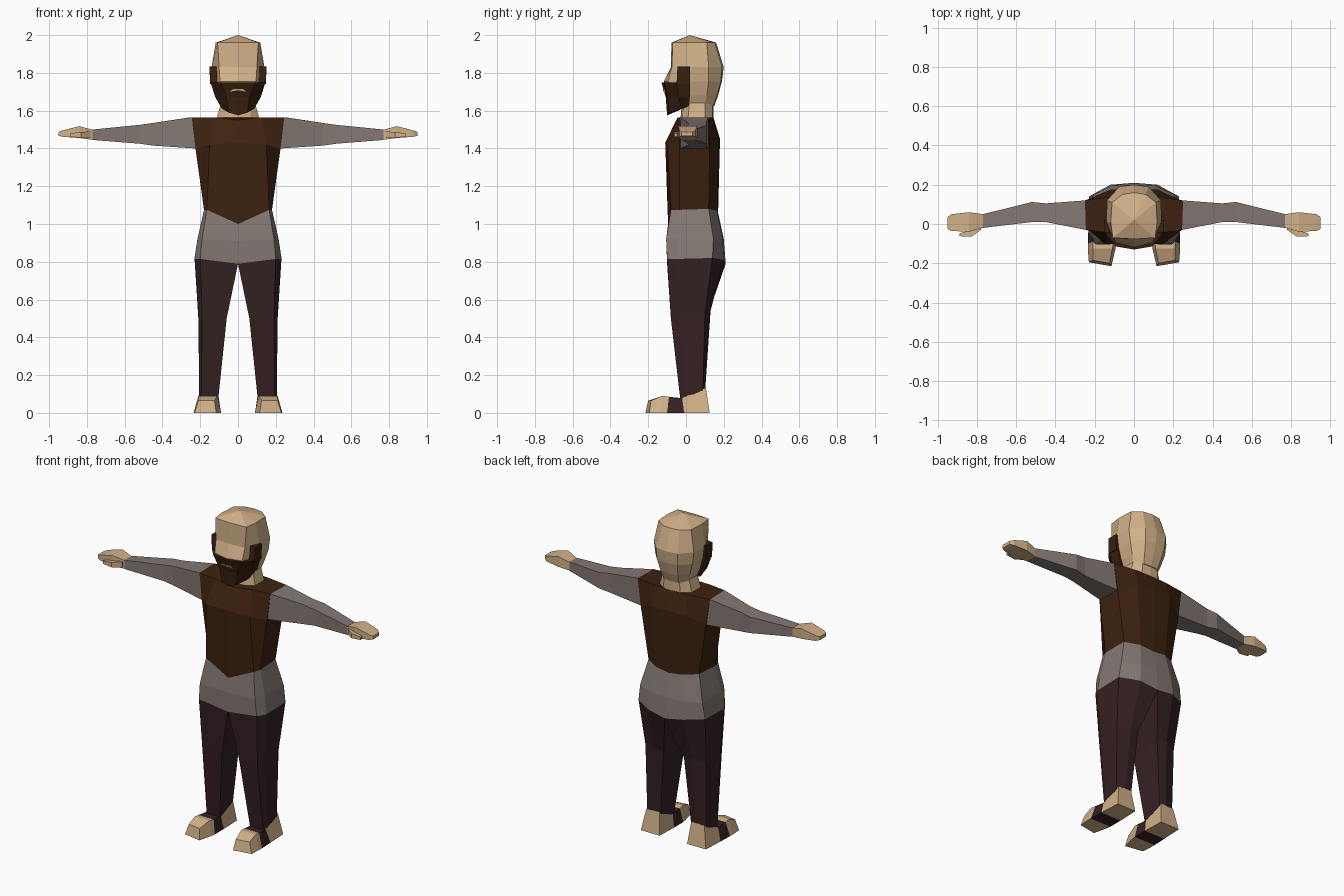
import bpy, bmesh


def material(name, rgb):
    m = bpy.data.materials.new(name)
    m.diffuse_color = (*rgb, 1)
    return m


SKIN = material("skin", (0.64, 0.44, 0.25))
SHIRT = material("brown_vest", (0.048, 0.016, 0.005))
GREY = material("grey_cloth", (0.23, 0.19, 0.175))
PANTS = material("dark_trousers", (0.035, 0.015, 0.017))
BEARD = material("beard_brown", (0.04, 0.015, 0.005))


def loft(name, rings, bands, mirror=False, apex=None):
    """Skin a stack of equal rings; bands gives one material per step."""
    bm = bmesh.new()
    mats = list(dict.fromkeys(bands))
    rows = [[bm.verts.new(p) for p in ring] for ring in rings]
    n = len(rows[0])
    for a, b, mat in zip(rows, rows[1:], bands):
        for i in range(n):
            j = (i + 1) % n
            bm.faces.new((a[i], a[j], b[j], b[i])).material_index = mats.index(mat)
    bm.faces.new(rows[0][::-1]).material_index = mats.index(bands[0])
    last = mats.index(bands[-1])
    if apex:
        tip = bm.verts.new(apex)
        for i in range(n):
            bm.faces.new((rows[-1][i], rows[-1][(i + 1) % n], tip)).material_index = last
    else:
        bm.faces.new(rows[-1]).material_index = last
    bmesh.ops.recalc_face_normals(bm, faces=bm.faces)
    me = bpy.data.meshes.new(name)
    bm.to_mesh(me)
    bm.free()
    for m in mats:
        me.materials.append(m)
    ob = bpy.data.objects.new(name, me)
    bpy.context.collection.objects.link(ob)
    if mirror:
        ob.modifiers.new("mirror", 'MIRROR').use_mirror_merge = False
    return ob


def sym(half):
    """Complete a half ring that starts and ends on the centre line."""
    return half + [(-x, y, z) for x, y, z in half[-2:0:-1]]


def flat(z, *pts):
    return sym([(x, y, z) for x, y in pts])


def box_ring(x, y0, y1, z0, z1):
    return [(x, y0, z0), (x, y1, z0), (x, y1, z1), (x, y0, z1)]


# Torso: grey hips below a pointed vest hem
hip_edge = [(0, -.10, .79), (.2, -.10, .815), (.23, -.05, .815),
            (.23, .14, .82), (.12, .20, .81), (0, .21, .79)]
torso = [
    hip_edge,
    [(0, -.10, .91), (.19, -.105, .92), (.215, -.04, .92),
     (.215, .145, .92), (.11, .195, .92), (0, .20, .92)],
    [(0, -.095, 1.0), (.165, -.08, 1.075), (.18, -.035, 1.075),
     (.175, .12, 1.08), (.09, .165, 1.07), (0, .17, 1.06)],
    [(0, -.11, 1.43), (.15, -.10, 1.42), (.225, -.035, 1.40),
     (.225, .125, 1.40), (.12, .175, 1.45), (0, .18, 1.45)],
    [(0, -.05, 1.55), (.13, -.045, 1.565), (.245, -.03, 1.565),
     (.25, .12, 1.565), (.11, .14, 1.565), (0, .145, 1.565)],
]
loft("torso", [sym(r) for r in torso], [GREY, GREY, SHIRT, SHIRT])

# Legs
loft("leg", [
    hip_edge,
    [(.06, -.075, .5), (.19, -.08, .5), (.21, -.04, .5),
     (.21, .10, .53), (.13, .13, .54), (.07, .12, .53)],
    [(.105, -.03, .07), (.195, -.03, .07), (.205, 0, .08),
     (.205, .09, .12), (.15, .102, .125), (.105, .1, .125)],
], [PANTS, PANTS], mirror=True)


# Feet: bare heel and toes with a dark band between
def foot_ring(xi, xo, yb, yt, z):
    return [(xi, yb, 0), (xo, yb, 0), (xo - .025, yt, z), (xi + .015, yt, z)]


loft("foot", [
    foot_ring(.095, .225, .125, .105, .135),
    foot_ring(.09, .232, -.01, -.02, .078),
    foot_ring(.09, .235, -.10, -.09, .085),
    foot_ring(.095, .235, -.13, -.125, .09),
    [(.115, -.215, 0), (.23, -.195, 0), (.21, -.185, .065), (.125, -.2, .065)],
], [SKIN, PANTS, SKIN, SKIN], mirror=True)

# Sleeves
loft("sleeve", [
    [(.225, -.03, 1.40), (.225, .12, 1.40), (.25, .12, 1.565), (.245, -.03, 1.565)],
    box_ring(.45, .01, .105, 1.415, 1.535),
    box_ring(.52, .01, .112, 1.425, 1.525),
    box_ring(.77, -.02, .05, 1.445, 1.50),
], [GREY] * 3, mirror=True)

# Hands and thumbs
loft("hand", [
    box_ring(.77, -.02, .05, 1.446, 1.499),
    box_ring(.84, -.04, .06, 1.455, 1.518),
    box_ring(.93, -.035, .05, 1.462, 1.495),
    box_ring(.95, -.025, .035, 1.467, 1.488),
], [SKIN] * 3, mirror=True)
loft("thumb", [
    box_ring(.78, -.03, 0, 1.455, 1.49),
    box_ring(.83, -.065, -.03, 1.457, 1.487),
    box_ring(.89, -.062, -.048, 1.462, 1.48),
], [SKIN] * 2, mirror=True)

# Neck
loft("neck", [
    flat(1.55, (0, -.03), (.07, -.02), (.115, .01), (.115, .1), (.06, .14), (0, .145)),
    flat(1.66, (0, -.02), (.06, -.01), (.085, .02), (.085, .1), (.05, .14), (0, .145)),
], [SKIN])

# Head
loft("head", [
    flat(1.625, (0, -.06), (.055, -.05), (.085, 0), (.085, .1), (.05, .145), (0, .15)),
    flat(1.68, (0, -.08), (.07, -.06), (.11, .01), (.105, .11), (.06, .165), (0, .17)),
    flat(1.755, (0, -.118), (.095, -.095), (.13, .01), (.128, .12), (.07, .185), (0, .19)),
    flat(1.83, (0, -.08), (.1, -.075), (.14, .01), (.138, .12), (.075, .19), (0, .2)),
    flat(1.96, (0, -.077), (.108, -.07), (.118, .01), (.112, .11), (.06, .15), (0, .16)),
], [SKIN] * 4, apex=(0, .02, 2.0))

# Beard and sideburns
loft("beard", [
    sym([(0, -.10, 1.575), (.05, -.09, 1.59), (.085, -.02, 1.61),
         (.085, .015, 1.625), (0, .015, 1.625)]),
    flat(1.67, (0, -.107), (.06, -.097), (.12, -.04), (.12, .02), (0, .02)),
    flat(1.75, (0, -.13), (.09, -.115), (.145, -.05), (.145, .02), (0, .02)),
], [BEARD] * 2)
loft("sideburn", [
    [(.105, -.05, 1.74), (.145, -.05, 1.74), (.147, .02, 1.74), (.11, .02, 1.74)],
    [(.115, -.045, 1.835), (.152, -.045, 1.835), (.152, .02, 1.835), (.12, .02, 1.835)],
], [BEARD], mirror=True)

# Mouth: thin plate following the beard front
mouth = [(-.045, -.112, 1.7), (0, -.119, 1.708), (.045, -.112, 1.7),
         (.025, -.119, 1.715), (-.025, -.119, 1.715)]
loft("mouth", [[(x, y - d, z) for x, y, z in mouth] for d in (-.004, .004)], [SKIN])
